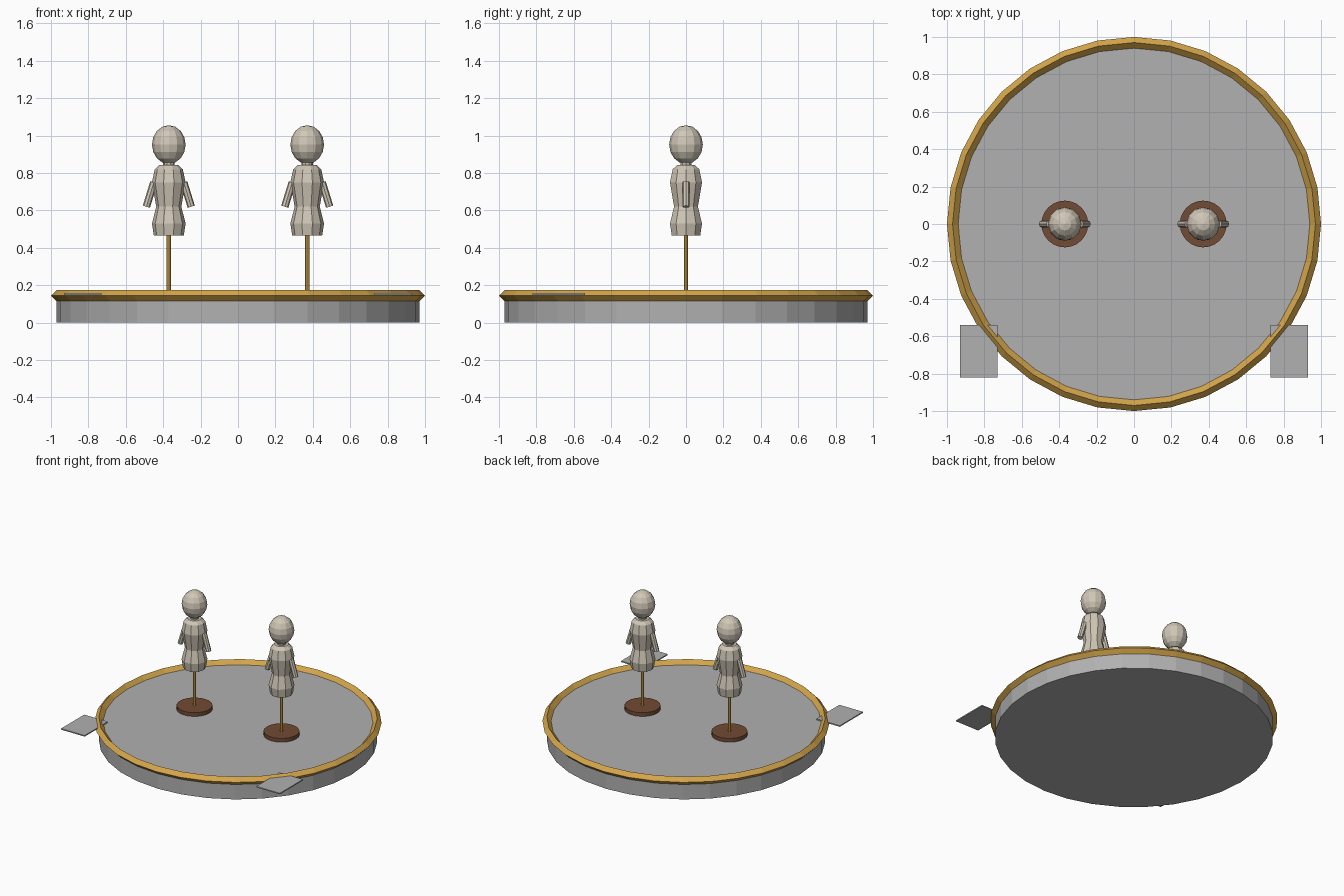
import bpy, bmesh, math
from mathutils import Vector

cube = bpy.data.objects.get("Cube")
if cube:
    bpy.data.objects.remove(cube, do_unlink=True)


def material(name, rgb):
    m = bpy.data.materials.new(name)
    m.use_nodes = True
    m.diffuse_color = (*rgb, 1)
    bsdf = m.node_tree.nodes["Principled BSDF"]
    bsdf.inputs["Base Color"].default_value = (*rgb, 1)
    bsdf.inputs["Roughness"].default_value = 0.7
    return m


grey = material("stone grey", (0.44, 0.44, 0.44))
gold = material("gold", (0.66, 0.38, 0.07))
wood = material("brown wood", (0.17, 0.07, 0.035))
ivory = material("ivory", (0.63, 0.57, 0.47))


def finish(name, bm, mat, loc=(0, 0, 0)):
    bmesh.ops.recalc_face_normals(bm, faces=bm.faces)
    mesh = bpy.data.meshes.new(name)
    bm.to_mesh(mesh)
    bm.free()
    mesh.materials.append(mat)
    obj = bpy.data.objects.new(name, mesh)
    obj.location = loc
    bpy.context.collection.objects.link(obj)
    return obj


def lathe(name, profile, sides, mat, loc=(0, 0, 0), closed=False):
    """Turn (radius, height) points round z; open profiles get end caps."""
    bm = bmesh.new()
    rings = []
    for r, z in profile:
        angles = [math.tau * i / sides for i in range(sides)]
        rings.append([bm.verts.new((r * math.cos(a), r * math.sin(a), z)) for a in angles])
    pairs = list(zip(rings, rings[1:]))
    if closed:
        pairs.append((rings[-1], rings[0]))
    else:
        bm.faces.new(rings[0])
        bm.faces.new(rings[-1])
    for low, high in pairs:
        for i in range(sides):
            j = (i + 1) % sides
            bm.faces.new((low[i], low[j], high[j], high[i]))
    return finish(name, bm, mat, loc)


def rod(name, start, end, radius, sides, mat):
    """Cylinder between two points."""
    axis = Vector(end) - Vector(start)
    obj = lathe(name, [(radius, 0), (radius, axis.length)], sides, mat, start)
    obj.rotation_euler = axis.to_track_quat('Z', 'Y').to_euler()
    return obj


# Round stage with a diamond-section rim
FLOOR = 0.145
lathe("stage", [(0.97, 0), (0.97, FLOOR)], 32, grey)
lathe("rim", [(1.0, FLOOR), (0.97, 0.175), (0.94, FLOOR), (0.97, 0.115)],
      32, gold, closed=True)

TORSO = [(0.08, 0.465), (0.09, 0.53), (0.067, 0.62), (0.09, 0.75),
         (0.075, 0.82), (0.05, 0.843)]

for side, label in ((1, "left"), (-1, "right")):
    x = side * 0.37

    # Stand
    lathe(label + "_stand_base", [(0.125, FLOOR), (0.125, 0.174)], 24, wood, (x, 0, 0))
    lathe(label + "_pole", [(0.012, FLOOR), (0.012, 0.48)], 8, gold, (x, 0, 0))

    # Figure
    lathe(label + "_torso", TORSO, 10, ivory, (x, 0, 0))
    lathe(label + "_neck", [(0.03, 0.83), (0.03, 0.87)], 10, ivory, (x, 0, 0))
    bm = bmesh.new()
    bmesh.ops.create_uvsphere(bm, u_segments=12, v_segments=8, radius=0.09)
    head = finish(label + "_head", bm, ivory, (x, 0, 0.952))
    head.scale.z = 1.15
    for arm, arm_label in ((1, "left"), (-1, "right")):
        rod(f"{label}_figure_{arm_label}_arm", (x + arm * 0.08, 0, 0.75),
            (x + arm * 0.12, 0, 0.62), 0.02, 8, ivory)

    # Thin plate at the front edge
    bm = bmesh.new()
    bmesh.ops.create_cube(bm, size=1)
    plate = finish(label + "_plate", bm, grey, (side * 0.83, -0.68, 0.153))
    plate.scale = (0.2, 0.28, 0.009)
